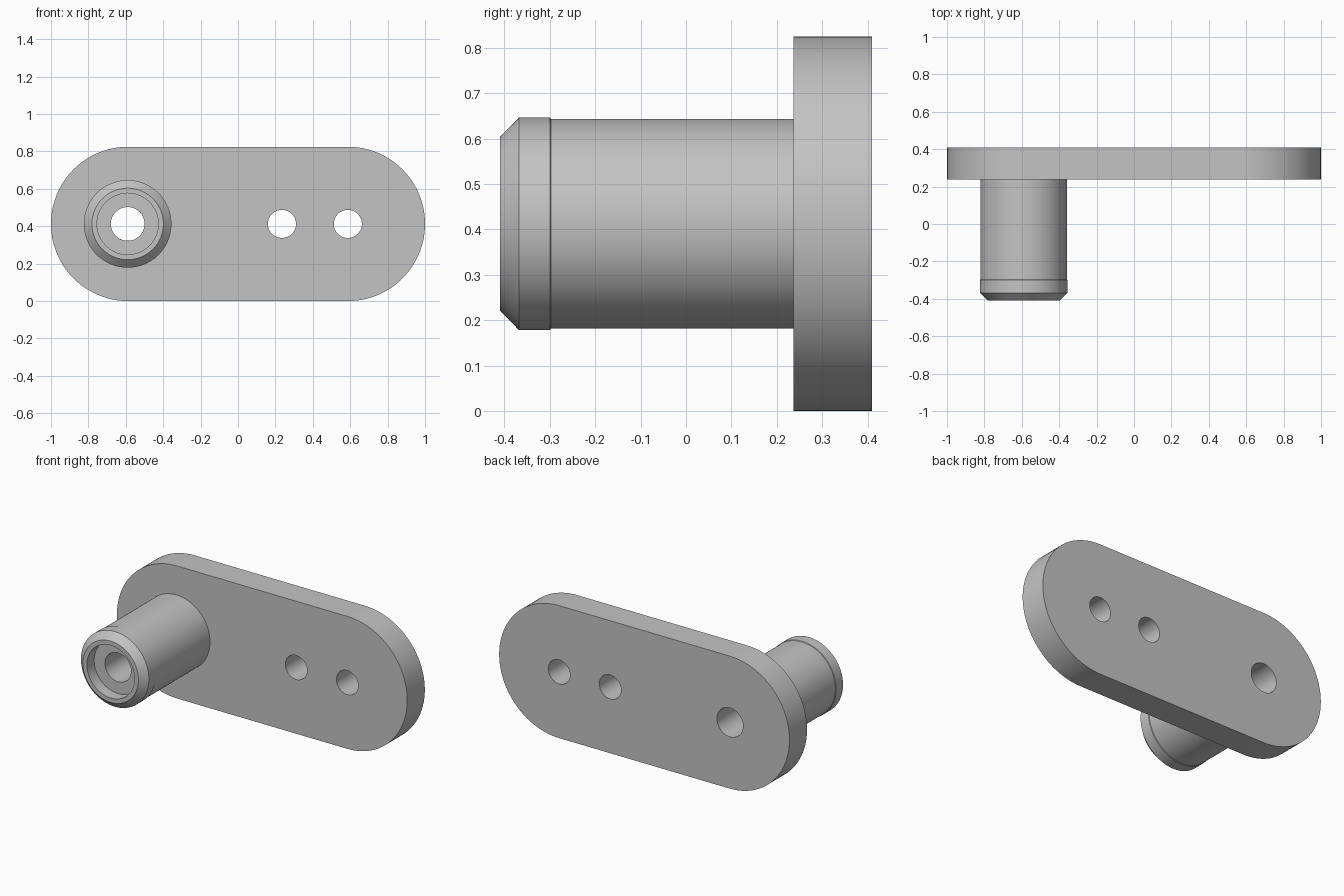
import bpy, bmesh
from math import sin, cos, pi, radians
from mathutils import Matrix, Vector

cube = bpy.data.objects.get("Cube")
if cube:
    bpy.data.objects.remove(cube, do_unlink=True)

FRONT, BACK = 0.237, 0.41      # plate faces along y
R = 0.4125                     # plate end radius and mid height
POST_X, BORE = -0.59, 0.09

grey = bpy.data.materials.new("plain grey")
grey.use_nodes = True
grey.diffuse_color = (0.55, 0.55, 0.55, 1)
grey.node_tree.nodes["Principled BSDF"].inputs["Base Color"].default_value = (0.55, 0.55, 0.55, 1)


def make_object(name, bm):
    bmesh.ops.recalc_face_normals(bm, faces=bm.faces)
    mesh = bpy.data.meshes.new(name)
    bm.to_mesh(mesh)
    bm.free()
    mesh.materials.append(grey)
    obj = bpy.data.objects.new(name, mesh)
    bpy.context.collection.objects.link(obj)
    return obj


def select_only(obj):
    bpy.ops.object.select_all(action='DESELECT')
    obj.select_set(True)
    bpy.context.view_layer.objects.active = obj


def smooth(obj):
    select_only(obj)
    bpy.ops.object.shade_smooth_by_angle(angle=radians(30))


# Plate: extruded stadium outline
bm = bmesh.new()
outline = []
for side in (1, -1):
    for i in range(49):
        a = -pi / 2 + pi * i / 48
        outline.append(bm.verts.new((side * (1 - R + R * cos(a)), FRONT, R + side * R * sin(a))))
face = bm.faces.new(outline)
top = bmesh.ops.extrude_face_region(bm, geom=[face])["geom"]
bmesh.ops.translate(bm, vec=(0, BACK - FRONT, 0),
                    verts=[v for v in top if isinstance(v, bmesh.types.BMVert)])
plate = make_object("plate", bm)

# Round holes through the plate: post bore and two bolt holes
bm = bmesh.new()
for x, r in ((POST_X, BORE), (0.235, 0.075), (0.587, 0.075)):
    place = Matrix.Translation((x, (FRONT + BACK) / 2, R)) @ Matrix.Rotation(pi / 2, 4, 'X')
    bmesh.ops.create_cone(bm, cap_ends=True, segments=64, radius1=r, radius2=r,
                          depth=0.4, matrix=place)
cutter = make_object("hole_cutter", bm)
cutter.hide_render = True
cut = plate.modifiers.new("holes", 'BOOLEAN')
cut.operation = 'DIFFERENCE'
cut.solver = 'EXACT'
cut.object = cutter
select_only(plate)
bpy.ops.object.modifier_apply(modifier=cut.name)
bpy.data.objects.remove(cutter, do_unlink=True)
smooth(plate)

# Hollow post: lathed wall with collar, chamfered nose and counterbore (radius, y)
profile = [(0.231, FRONT), (0.231, -0.297), (0.234, -0.3), (0.234, -0.368), (0.191, -0.41),
           (0.164, -0.41), (0.164, -0.338), (BORE, -0.338), (BORE, FRONT)]
bm = bmesh.new()
verts = [bm.verts.new((POST_X + r, y, R)) for r, y in profile]
edges = [bm.edges.new(pair) for pair in zip(verts, verts[1:])]
bmesh.ops.spin(bm, geom=verts + edges, cent=Vector((POST_X, 0, R)), axis=(0, 1, 0),
               angle=2 * pi, steps=96)
bmesh.ops.remove_doubles(bm, verts=bm.verts, dist=0.0005)
smooth(make_object("hollow_post", bm))
